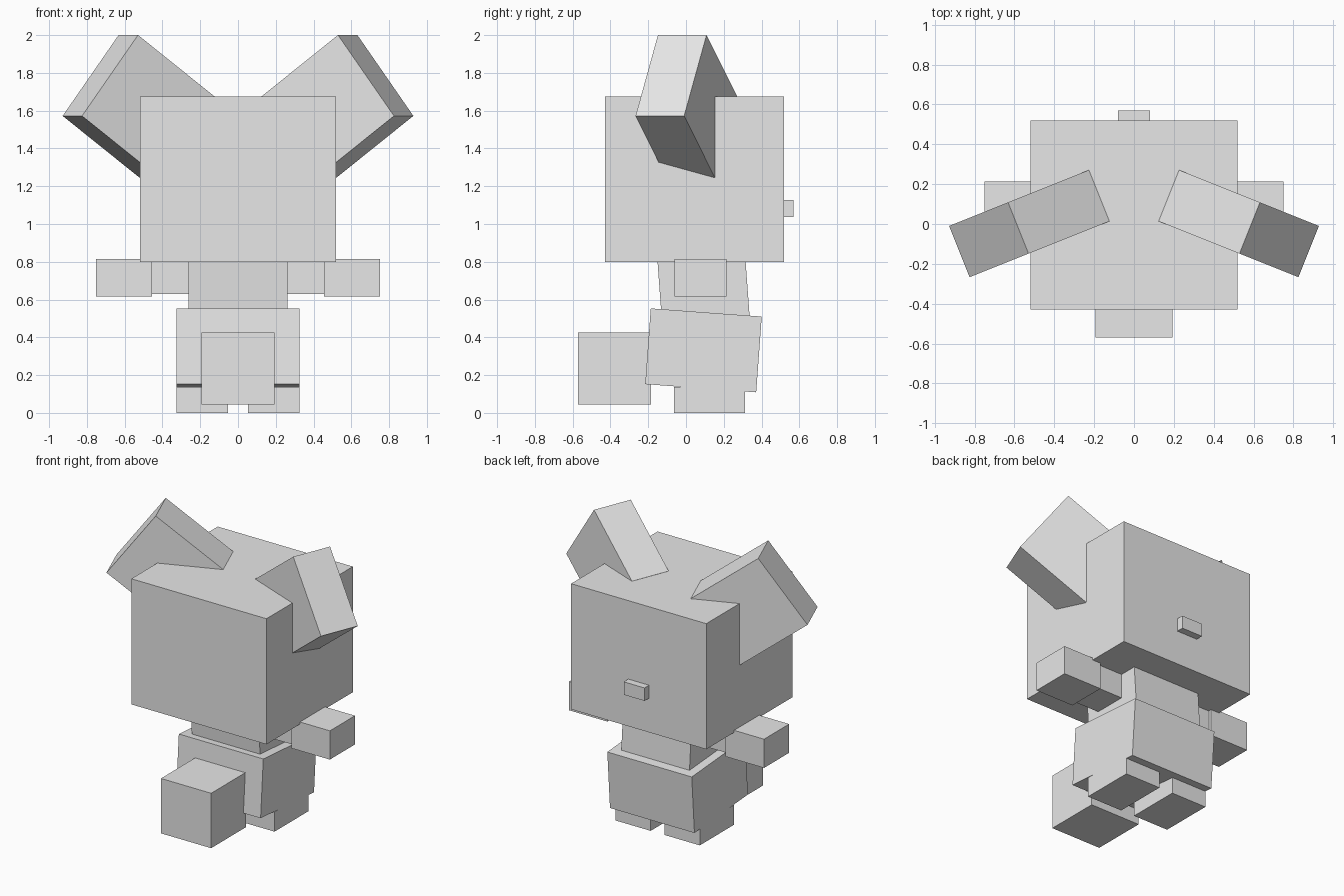
import bpy
from math import radians

# Remove the default cube
default = bpy.data.objects.get("Cube")
if default:
    bpy.data.objects.remove(default, do_unlink=True)

# Single plain grey material
GREY = (0.8, 0.8, 0.8, 1.0)
grey = bpy.data.materials.new("plain_grey")
grey.use_nodes = True
grey.diffuse_color = GREY
grey.node_tree.nodes["Principled BSDF"].inputs["Base Color"].default_value = GREY


def box(name, center, size, rotation=(0, 0, 0)):
    """Flat-shaded box with rotation in degrees."""
    bpy.ops.mesh.primitive_cube_add(
        size=1, location=center, rotation=[radians(a) for a in rotation])
    ob = bpy.context.object
    ob.name = name
    ob.scale = size
    ob.data.materials.append(grey)
    return ob


def pair(name, center, size, rotation=(0, 0, 0)):
    """Box on the left (+x) and its mirror image on the right."""
    x, y, z = center
    rx, ry, rz = rotation
    box("left_" + name, center, size, rotation)
    box("right_" + name, (-x, y, z), size, (rx, -ry, -rz))


# Head, with a small peg on the back
box("head", (0, 0.045, 1.237), (1.04, 0.95, 0.874))
box("head_peg", (0, 0.53, 1.083), (0.16, 0.08, 0.09))

# Ears, tilted upward and swept forward
pair("ear", (0.526, 0.002, 1.6235), (0.545, 0.277, 0.534), (0, -36.7, -21.8))

# Body: chest leans forward, hips lean back
box("chest", (0, 0.092, 0.67), (0.525, 0.465, 0.35), (4.2, 0, 0))
box("hips", (0, 0.0925, 0.331), (0.65, 0.589, 0.402), (-4.2, 0, 0))

# Muzzle-like block in front of the hips
box("front_block", (0, -0.378, 0.235), (0.386, 0.386, 0.382))

# Arms and hands
pair("arm", (0.34, 0.076, 0.715), (0.26, 0.23, 0.17))
pair("hand", (0.603, 0.076, 0.715), (0.295, 0.276, 0.2))

# Feet
pair("foot", (0.189, 0.125, 0.0685), (0.272, 0.375, 0.137))
